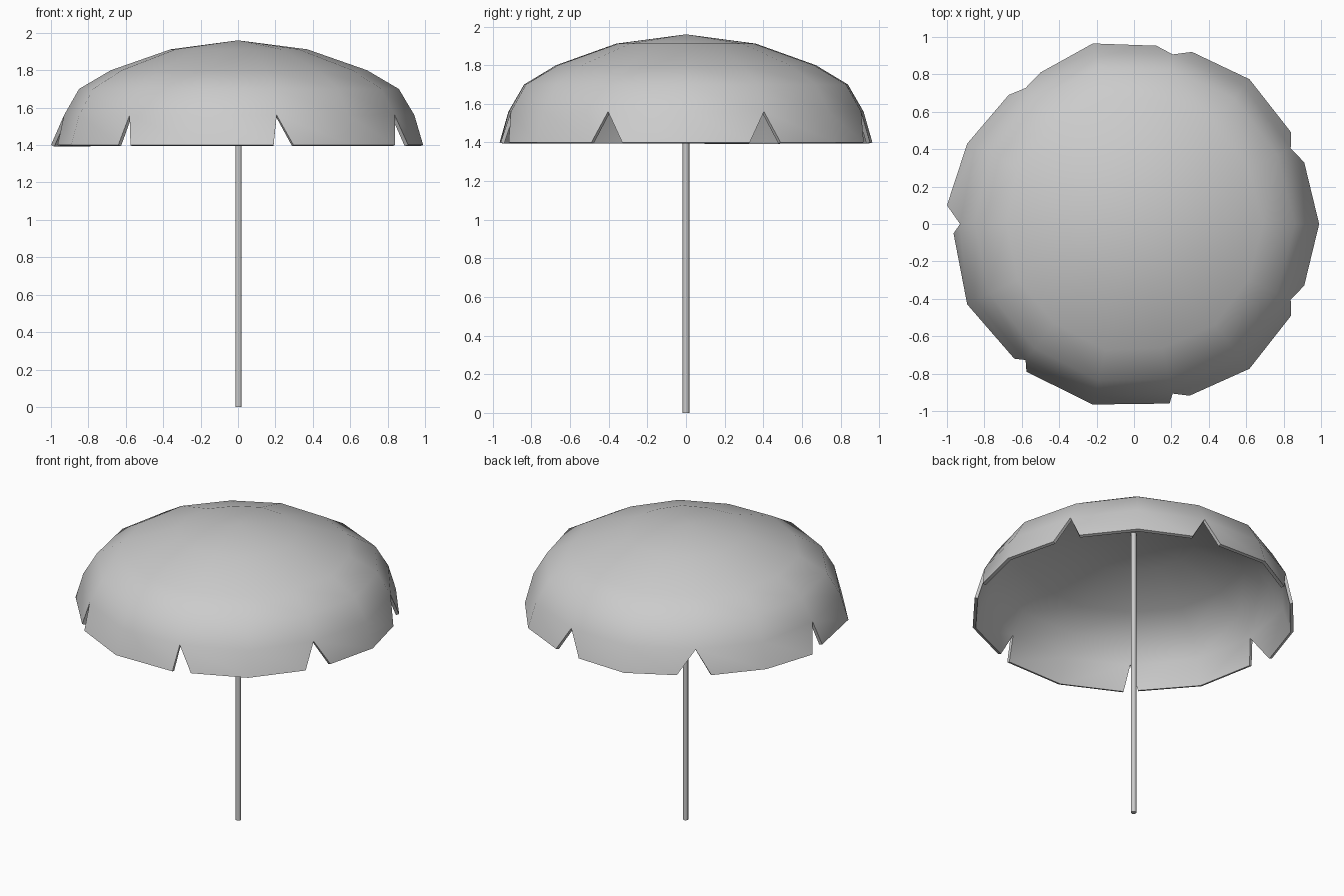
import bpy, bmesh
from math import cos, sin, pi, radians

if "Cube" in bpy.data.objects:
    bpy.data.objects.remove(bpy.data.objects["Cube"])

SIDES = 14  # seven panels: even spokes are panel middles, odd spokes are seams


def finish(name, bm):
    me = bpy.data.meshes.new(name)
    bmesh.ops.recalc_face_normals(bm, faces=bm.faces)
    bm.to_mesh(me)
    bm.free()
    ob = bpy.data.objects.new(name, me)
    bpy.context.collection.objects.link(ob)
    bpy.context.view_layer.objects.active = ob
    for o in bpy.context.selected_objects:
        o.select_set(False)
    ob.select_set(True)
    return ob


# canopy dome: rings of 14 around a centre point
bm = bmesh.new()


def spoke(i, r, z):
    a = 2 * pi * i / SIDES
    return bm.verts.new((r * cos(a), r * sin(a), z))


# (radius at panel middle, radius at seam, height)
profile = [(0.37, 0.36, 1.912), (0.69, 0.68, 1.80),
           (0.86, 0.85, 1.70), (0.943, 0.93, 1.56)]
rings = [[spoke(i, p[i % 2], p[2]) for i in range(SIDES)] for p in profile]
top = bm.verts.new((0, 0, 1.96))
for i in range(SIDES):
    j = (i + 1) % SIDES
    bm.faces.new((top, rings[0][i], rings[0][j]))
    for a, b in zip(rings, rings[1:]):
        bm.faces.new((a[i], b[i], b[j], a[j]))

# hanging valance: uneven V notches at every seam, as rim points before and after
notches = [((0.91, 0.33), (0.84, 0.49)), ((0.31, 0.92), (0.12, 0.953)),
           ((-0.50, 0.81), (-0.67, 0.69)), ((-1.0, 0.10), (-0.965, -0.05)),
           ((-0.64, -0.72), (-0.575, -0.79)), ((0.19, -0.96), (0.297, -0.918)),
           ((0.84, -0.49), (0.91, -0.33))]
low = rings[-1]
for k in range(7):
    mid = spoke(2 * k, 0.99, 1.40)
    before = bm.verts.new((*notches[k - 1][1], 1.40))
    after = bm.verts.new((*notches[k][0], 1.40))
    bm.faces.new((low[2 * k - 1], before, mid, low[2 * k]))
    bm.faces.new((low[2 * k], mid, after, low[2 * k + 1]))

canopy = finish("canopy", bm)
mod = canopy.modifiers.new("thickness", 'SOLIDIFY')
mod.thickness = 0.02
mod.offset = -1
bpy.ops.object.modifier_apply(modifier=mod.name)
bpy.ops.object.shade_smooth_by_angle(angle=radians(45))

# pole
bm = bmesh.new()
bmesh.ops.create_cone(bm, cap_ends=True, segments=8, radius1=0.017,
                      radius2=0.017, depth=1.945)
bmesh.ops.translate(bm, verts=bm.verts, vec=(0.003, 0, 0.9725))
finish("pole", bm)
bpy.ops.object.shade_smooth_by_angle(angle=radians(50))
